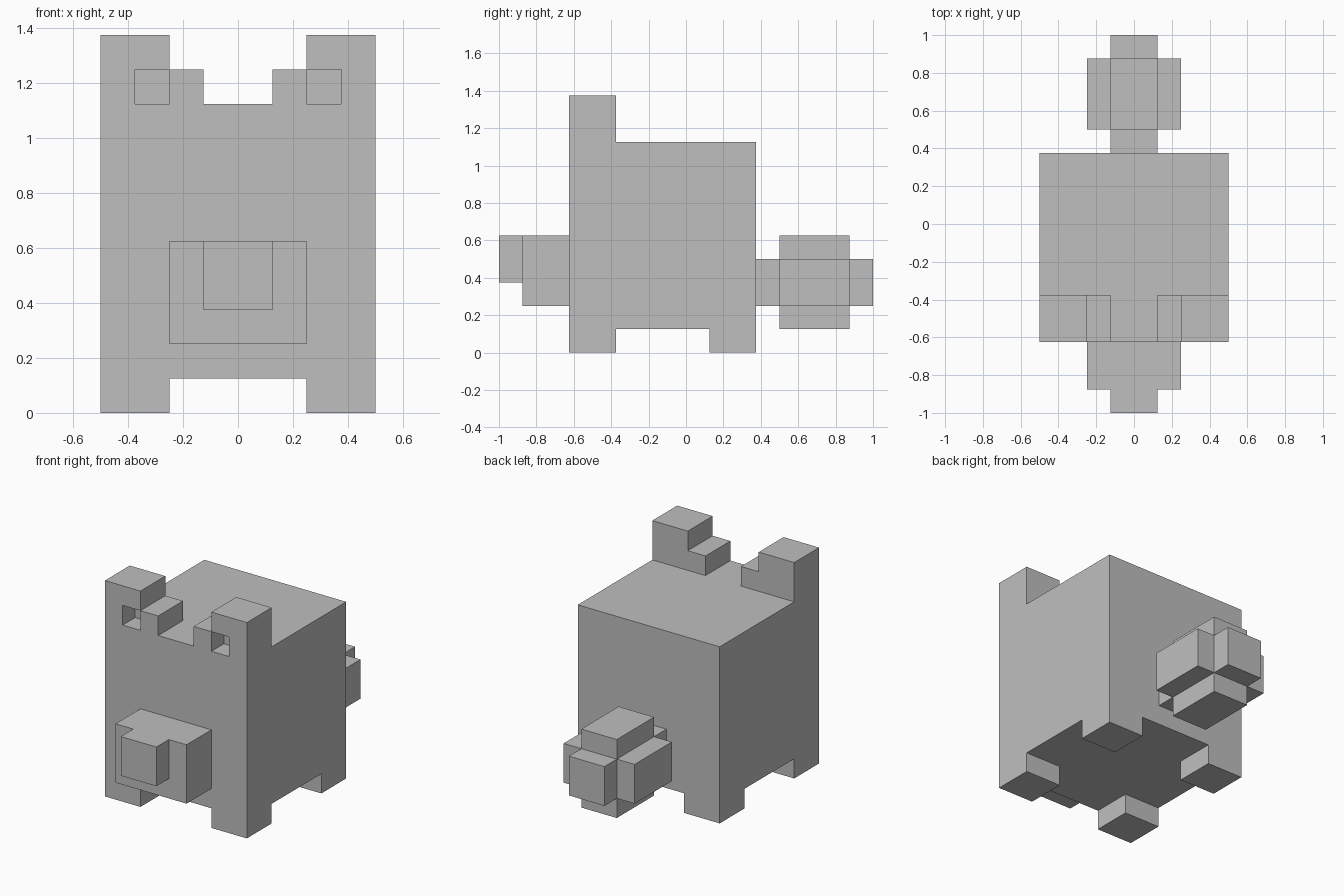
import bpy, bmesh, math
from mathutils import Vector

if "Cube" in bpy.data.objects:
    bpy.data.objects.remove(bpy.data.objects["Cube"])

U = 0.125  # grid step shared by every block

grey = bpy.data.materials.new("plain grey")
grey.diffuse_color = (0.52, 0.52, 0.52, 1)
grey.use_nodes = True
grey.node_tree.nodes["Principled BSDF"].inputs["Base Color"].default_value = grey.diffuse_color


def cells(box):
    """Grid cells filled by a box ((x0, x1), (y0, y1), (z0, z1)) in grid steps."""
    (x0, x1), (y0, y1), (z0, z1) = box
    return {(x, y, z) for x in range(x0, x1) for y in range(y0, y1) for z in range(z0, z1)}


def mirrored(box):
    (x0, x1), y, z = box
    return [box, ((-x1, -x0), y, z)]


def solid(name, boxes, cuts=()):
    """Fuse boxes, remove cuts, and keep only the outer skin."""
    full = set().union(*map(cells, boxes))
    for c in cuts:
        full -= cells(c)
    bm = bmesh.new()
    verts = {}

    def vert(p):
        if p not in verts:
            verts[p] = bm.verts.new(Vector(p) * U)
        return verts[p]

    for cell in sorted(full):
        for axis in range(3):
            for side in (0, 1):
                near = list(cell)
                near[axis] += 2 * side - 1
                if tuple(near) in full:
                    continue
                ring = []
                for a, b in ((0, 0), (1, 0), (1, 1), (0, 1)):
                    p = list(cell)
                    p[axis] += side
                    p[(axis + 1) % 3] += a
                    p[(axis + 2) % 3] += b
                    ring.append(vert(tuple(p)))
                bm.faces.new(ring if side else ring[::-1])
    bmesh.ops.dissolve_limit(bm, angle_limit=math.radians(1), verts=bm.verts[:], edges=bm.edges[:])
    mesh = bpy.data.meshes.new(name)
    bm.to_mesh(mesh)
    bm.free()
    mesh.materials.append(grey)
    obj = bpy.data.objects.new(name, mesh)
    bpy.context.collection.objects.link(obj)
    return obj


# Body with four feet, stepped ears and square ear hollows
body = [((-4, 4), (-5, 3), (1, 9))]
for y in ((-5, -3), (1, 3)):
    body += mirrored(((2, 4), y, (0, 1)))           # feet
body += mirrored(((2, 4), (-5, -3), (9, 11)))       # tall ear blocks
body += mirrored(((1, 2), (-5, -3), (9, 10)))       # inner ear steps
hollows = mirrored(((2, 3), (-5, -4), (9, 10)))
solid("body", body, hollows)

# Snout with the nose flush to its top
solid("snout", [((-2, 2), (-7, -5), (2, 5)),
                ((-1, 1), (-8, -7), (3, 5))])

# Tail: a stem through a chunky cross-shaped puff
solid("tail", [((-1, 1), (3, 8), (2, 4)),
               ((-2, 2), (4, 7), (2, 4)),
               ((-1, 1), (4, 7), (1, 5))])
